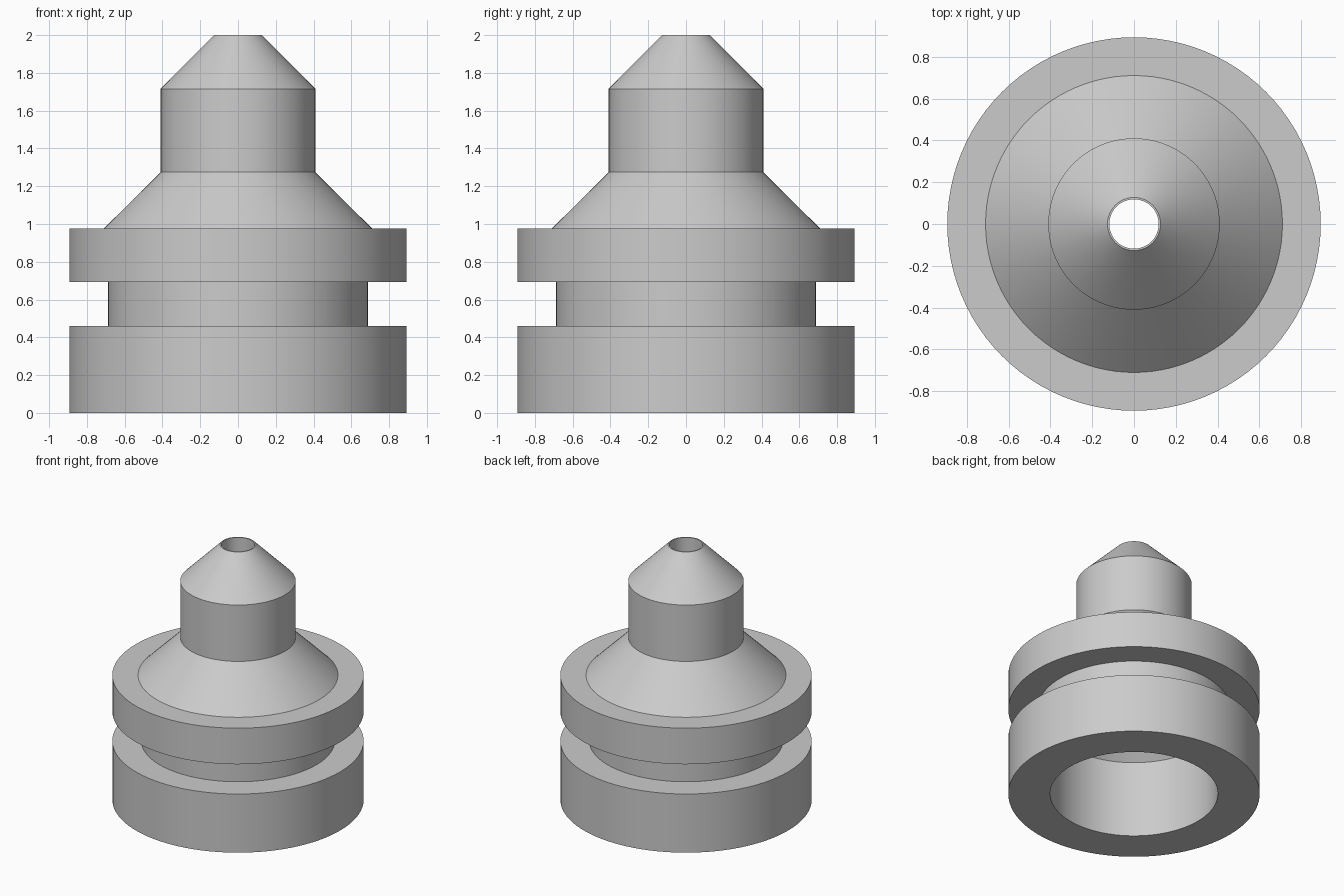
import bpy
import bmesh
import math
from mathutils import Vector

SEGMENTS = 96

cube = bpy.data.objects.get("Cube")
if cube:
    bpy.data.objects.remove(cube, do_unlink=True)

# Plain grey material
grey = bpy.data.materials.new("plain grey")
grey.use_nodes = True
colour = (0.6, 0.6, 0.6, 1)
grey.diffuse_color = colour
grey.node_tree.nodes["Principled BSDF"].inputs["Base Color"].default_value = colour


def lathe(name, profile, material):
    """Turn a closed (radius, height) profile around the z axis."""
    bm = bmesh.new()
    verts = [bm.verts.new((r, 0, z)) for r, z in profile]
    edges = [bm.edges.new((v, verts[(i + 1) % len(verts)])) for i, v in enumerate(verts)]
    bmesh.ops.spin(bm, geom=verts + edges, cent=Vector(), axis=Vector((0, 0, 1)),
                   angle=math.tau, steps=SEGMENTS, use_merge=True)
    bmesh.ops.remove_doubles(bm, verts=bm.verts[:], dist=0.0001)
    bmesh.ops.recalc_face_normals(bm, faces=bm.faces[:])
    mesh = bpy.data.meshes.new(name)
    bm.to_mesh(mesh)
    bm.free()
    mesh.materials.append(material)
    obj = bpy.data.objects.new(name, mesh)
    bpy.context.collection.objects.link(obj)
    bpy.ops.object.select_all(action="DESELECT")
    obj.select_set(True)
    bpy.context.view_layer.objects.active = obj
    bpy.ops.object.shade_smooth_by_angle(angle=math.radians(30))
    return obj


# Outside: base, groove, flange, shoulder, neck and tapered tip
outside = [
    (0.893, 0), (0.893, 0.46),
    (0.687, 0.46), (0.687, 0.693),
    (0.893, 0.693), (0.893, 0.976),
    (0.71, 0.976), (0.41, 1.274),
    (0.41, 1.716), (0.127, 2),
]
# Inside: narrow outlet, funnel and wide socket
inside = [(0.118, 2), (0.118, 1.08), (0.596, 0.6), (0.596, 0)]

lathe("nozzle_body", outside + inside, grey)
